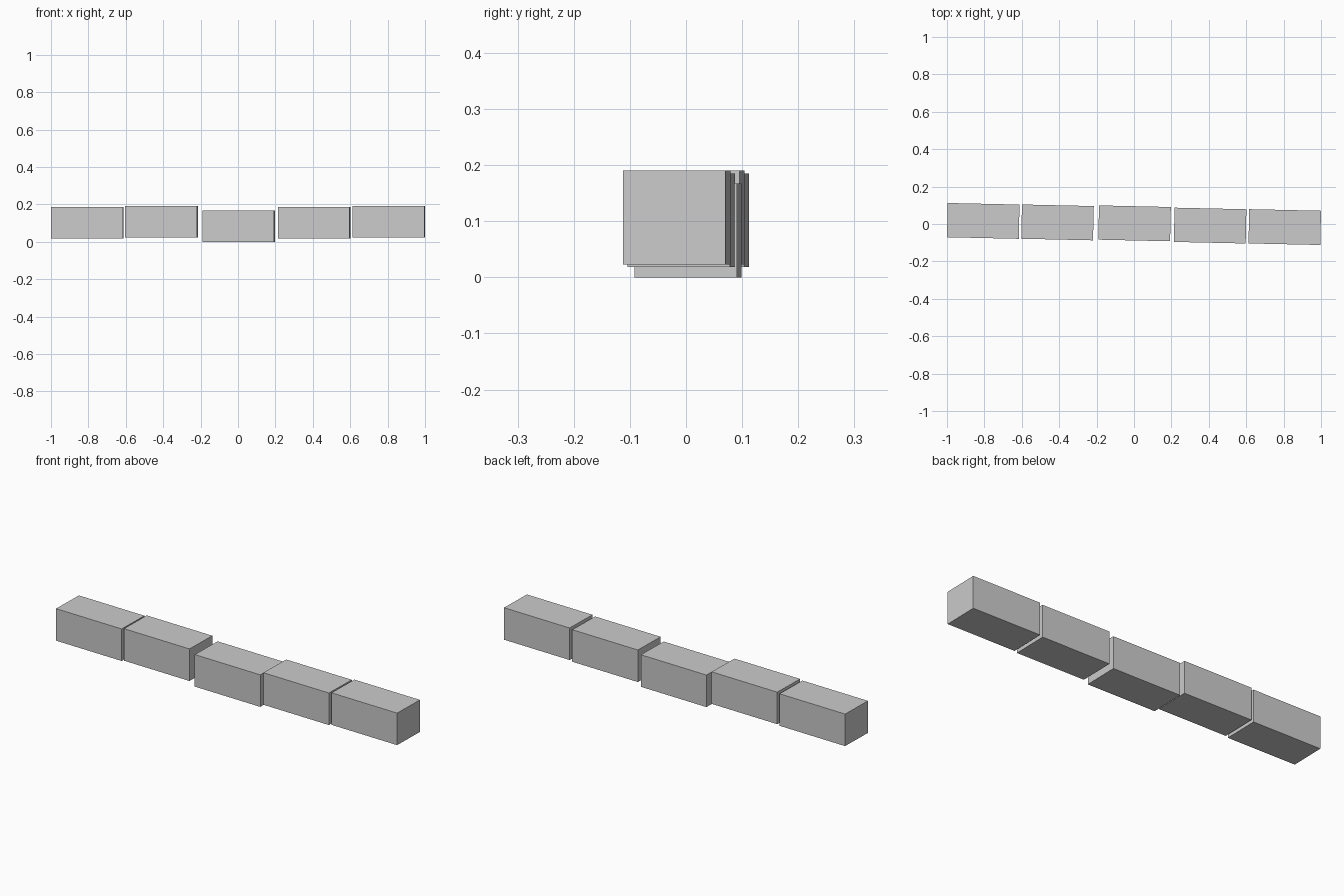
import bpy
from mathutils import Matrix, Vector

default = bpy.data.objects.get("Cube")
if default:
    bpy.data.objects.remove(default, do_unlink=True)

# One plain grey for every block
grey = bpy.data.materials.new("plain_grey")
grey.use_nodes = True
colour = (0.6, 0.6, 0.6, 1)
grey.diffuse_color = colour
grey.node_tree.nodes["Principled BSDF"].inputs["Base Color"].default_value = colour

SIZE = Vector((0.384, 0.183, 0.167))
YAW = -0.022


def add_block(name, x, y, base):
    bpy.ops.mesh.primitive_cube_add(size=1)
    block = bpy.context.object
    block.name = name
    block.data.transform(Matrix.Diagonal(SIZE.to_4d()))
    block.rotation_euler.z = YAW
    block.location = (x, y, base + SIZE.z / 2)
    block.data.materials.append(grey)


# Row of five separate blocks, slightly turned and unevenly raised
add_block("right_end_block", -0.806, 0.0165, 0.018)
add_block("right_inner_block", -0.409, 0.0085, 0.023)
add_block("middle_block", 0.003, 0.0035, 0.0)
add_block("left_inner_block", 0.407, -0.0085, 0.018)
add_block("left_end_block", 0.806, -0.0165, 0.023)
